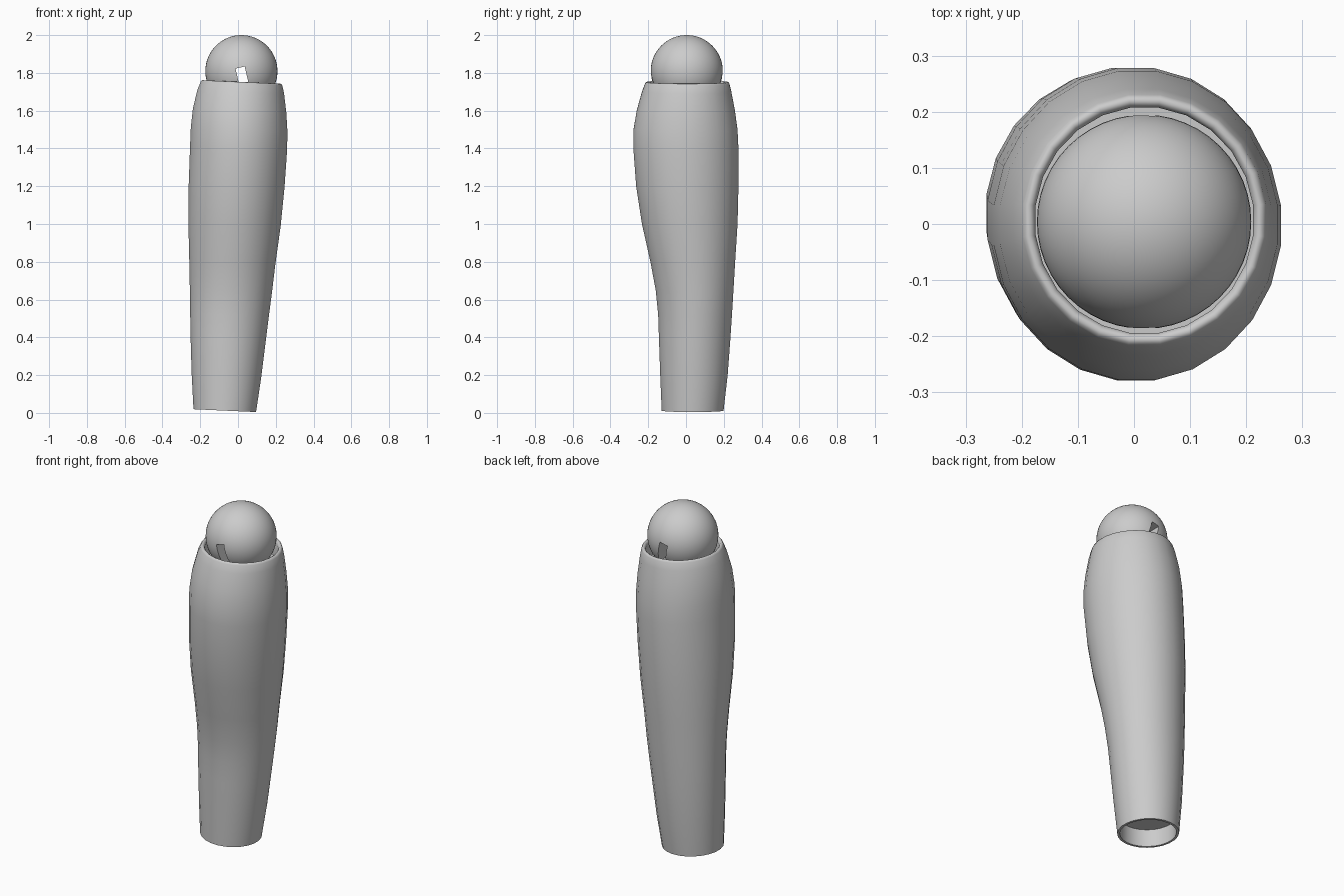
import bpy, bmesh, math
from mathutils import Vector

cube = bpy.data.objects.get("Cube")
if cube:
    bpy.data.objects.remove(cube, do_unlink=True)

GREY = (0.6, 0.6, 0.6, 1)
grey = bpy.data.materials.new("plain grey")
grey.use_nodes = True
grey.diffuse_color = GREY
grey.node_tree.nodes["Principled BSDF"].inputs["Base Color"].default_value = GREY

SIDES = 24
TILT = -0.045


def add_object(name, bm):
    mesh = bpy.data.meshes.new(name)
    bmesh.ops.recalc_face_normals(bm, faces=bm.faces)
    bm.to_mesh(mesh)
    bm.free()
    obj = bpy.data.objects.new(name, mesh)
    bpy.context.collection.objects.link(obj)
    mesh.materials.append(grey)
    return obj


def smooth(obj, degrees):
    bpy.ops.object.select_all(action="DESELECT")
    obj.select_set(True)
    bpy.context.view_layer.objects.active = obj
    bpy.ops.object.shade_smooth_by_angle(angle=math.radians(degrees))


# Limb sections from bottom to top: height, x range, y range
sections = [
    (0.012, -0.237, 0.097, -0.13, 0.20),
    (0.2, -0.247, 0.125, -0.138, 0.222),
    (0.4, -0.253, 0.15, -0.145, 0.237),
    (0.52, -0.255, 0.165, -0.149, 0.245),
    (0.65, -0.257, 0.182, -0.162, 0.253),
    (0.8, -0.26, 0.2, -0.19, 0.262),
    (1.0, -0.265, 0.228, -0.235, 0.275),
    (1.2, -0.263, 0.248, -0.266, 0.28),
    (1.4, -0.256, 0.262, -0.281, 0.28),
    (1.5, -0.252, 0.264, -0.28, 0.275),
    (1.6, -0.241, 0.258, -0.263, 0.261),
    (1.7, -0.217, 0.246, -0.235, 0.242),
    (1.742, -0.2, 0.237, -0.219, 0.232),
]


def inset(section, height, amount):
    z, x0, x1, y0, y1 = section
    return (height, x0 + amount, x1 - amount, y0 + amount, y1 - amount)


# Thin lip and recessed cap below, rounded rim and socket above
bottom, top = sections[0], sections[-1]
profile = [inset(bottom, 0.115, 0.014), inset(bottom, 0.012, 0.014)]
profile += sections
profile += [inset(top, 1.75, 0.005), inset(top, 1.752, 0.012),
            inset(top, 1.748, 0.019), inset(top, 1.738, 0.023),
            inset(top, 1.65, 0.023)]

bm = bmesh.new()
rings = []
for z, x0, x1, y0, y1 in profile:
    ring = []
    for i in range(SIDES):
        a = math.tau * (i + 0.5) / SIDES
        dx = (x1 - x0) / 2 * math.cos(a)
        dy = (y1 - y0) / 2 * math.sin(a)
        ring.append(bm.verts.new(((x0 + x1) / 2 + dx, (y0 + y1) / 2 + dy, z + TILT * dx)))
    rings.append(ring)
for low, high in zip(rings, rings[1:]):
    for i in range(SIDES):
        j = (i + 1) % SIDES
        bm.faces.new((low[i], low[j], high[j], high[i]))
bm.faces.new(rings[0])
bm.faces.new(rings[-1])
limb = add_object("limb", bm)
smooth(limb, 50)

# Ball joint
bm = bmesh.new()
bmesh.ops.create_uvsphere(bm, u_segments=48, v_segments=32, radius=0.191)
bmesh.ops.translate(bm, verts=bm.verts, vec=Vector((0.018, 0.004, 1.809)))
ball = add_object("ball_joint", bm)

# Slot running through the ball from front to back
bm = bmesh.new()
bmesh.ops.create_cube(bm, size=1)
bmesh.ops.scale(bm, verts=bm.verts, vec=Vector((0.05, 0.6, 0.14)))
cutter = add_object("slot_cutter", bm)
cutter.location = (0.027, 0.004, 1.76)
cutter.rotation_euler = (0, math.radians(-13), 0)
cutter.hide_render = True
cutter.hide_viewport = True

cut = ball.modifiers.new("slot", "BOOLEAN")
cut.operation = "DIFFERENCE"
cut.solver = "EXACT"
cut.object = cutter
bpy.context.view_layer.update()
bpy.ops.object.select_all(action="DESELECT")
ball.select_set(True)
bpy.context.view_layer.objects.active = ball
bpy.ops.object.modifier_apply(modifier=cut.name)
bpy.data.objects.remove(cutter, do_unlink=True)
smooth(ball, 30)
